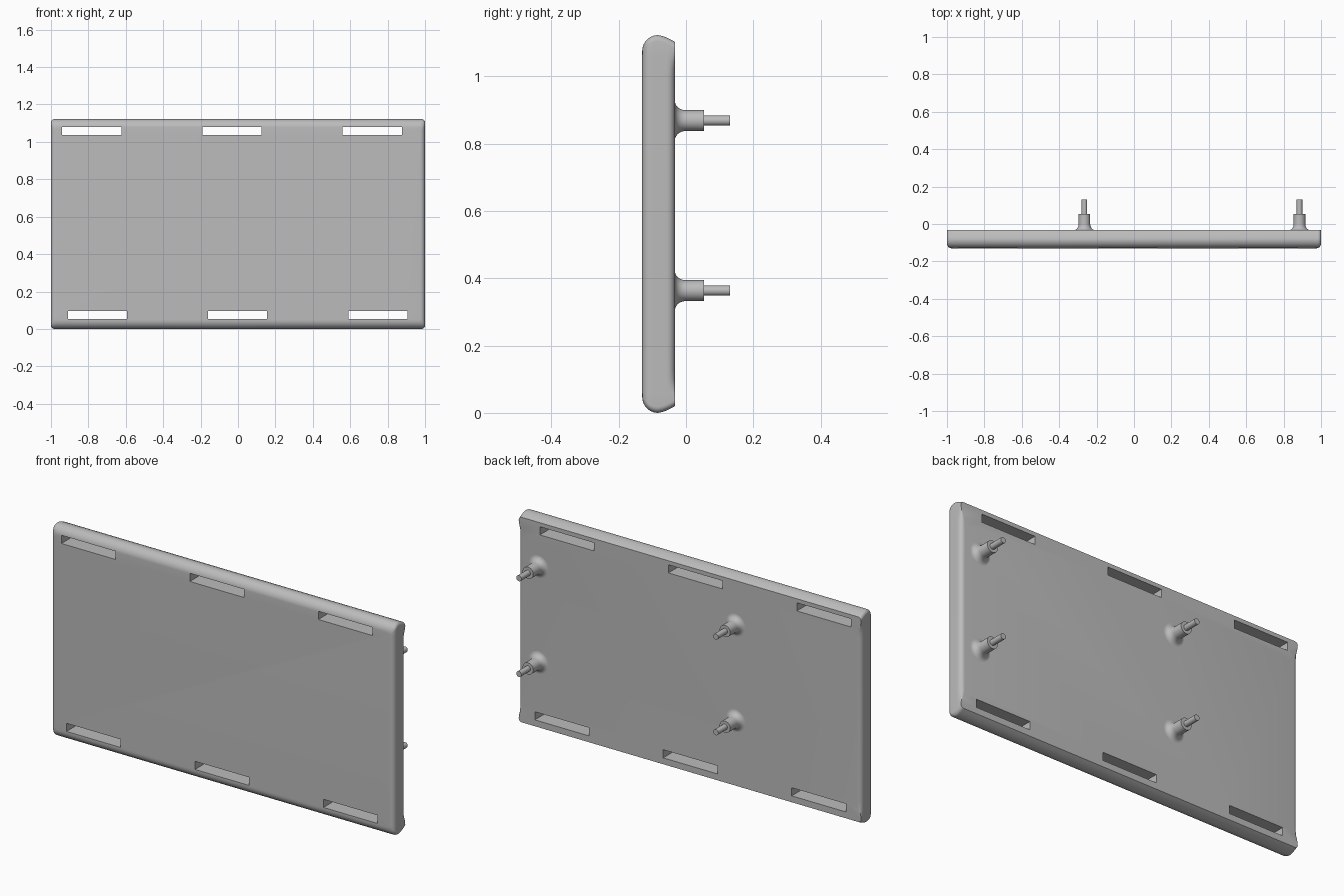
import bpy, bmesh, math
from mathutils import Matrix

old = bpy.data.objects.get("Cube")
if old:
    bpy.data.objects.remove(old, do_unlink=True)

grey = bpy.data.materials.new("light grey")
grey.use_nodes = True
colour = (0.5, 0.5, 0.5, 1)
grey.diffuse_color = colour
grey.node_tree.nodes["Principled BSDF"].inputs["Base Color"].default_value = colour

HEIGHT, FRONT, BACK = 1.122, -0.13, -0.033


def make_object(name, bm):
    bmesh.ops.recalc_face_normals(bm, faces=bm.faces[:])
    mesh = bpy.data.meshes.new(name)
    bm.to_mesh(mesh)
    bm.free()
    mesh.materials.append(grey)
    obj = bpy.data.objects.new(name, mesh)
    bpy.context.collection.objects.link(obj)
    return obj


def smooth(obj, degrees=35):
    bpy.ops.object.select_all(action="DESELECT")
    obj.select_set(True)
    bpy.context.view_layer.objects.active = obj
    bpy.ops.object.shade_smooth_by_angle(angle=math.radians(degrees))


# Panel: outline rings lofted from front to back
def quarter(radius, distance):
    """Inset of a quarter-round edge at a distance from its face."""
    d = min(max(distance, 0), radius)
    return radius - math.sqrt(radius ** 2 - (radius - d) ** 2)


def ring(bm, y):
    inset_z = quarter(0.047, y - FRONT)
    if y > -0.083:
        inset_z = 0.02 * ((y + 0.083) / 0.05) ** 1.5
    half_x = 1 - quarter(0.025, y - FRONT)
    dent = quarter(0.024, BACK - y)       # back rounding, fades out at the corners
    half_z, r = HEIGHT / 2 - inset_z, 0.018
    corner = [(half_x - r + r * math.cos(a), half_z - r + r * math.sin(a))
              for a in (math.radians(i * 15) for i in range(7))]
    side = [(half_x - dent * f, HEIGHT / 2 - z)
            for z, f in ((0.13, 1), (0.1, 0.85), (0.08, 0.5), (0.06, 0.15))]
    q = side + corner
    loop = q + [(-x, z) for x, z in reversed(q)]
    loop += [(-x, -z) for x, z in loop]
    return [bm.verts.new((x, y, z + HEIGHT / 2)) for x, z in loop]


bm = bmesh.new()
front_round = [FRONT + 0.047 * (1 - math.cos(math.radians(a))) for a in range(0, 91, 9)]
back_round = [BACK - 0.024 * (1 - math.sin(math.radians(a))) for a in range(0, 91, 15)]
rings = [ring(bm, y) for y in front_round + [-0.07] + back_round]
for a, b in zip(rings, rings[1:]):
    for i in range(len(a)):
        j = (i + 1) % len(a)
        bm.faces.new((a[i], a[j], b[j], b[i]))
bm.faces.new(rings[0])
bm.faces.new(rings[-1])
panel = make_object("panel", bm)

# Slots: three along each long edge, cut right through
bm = bmesh.new()
for z, centres in ((1.059, (-0.782, -0.032, 0.718)), (0.075, (-0.752, -0.002, 0.748))):
    for x in centres:
        bmesh.ops.create_cube(bm, size=1, matrix=Matrix.Translation((x, -0.08, z))
                              @ Matrix.Diagonal((0.316, 0.3, 0.043, 1)))
cutter = make_object("slot_cutter", bm)
cut = panel.modifiers.new("slots", "BOOLEAN")
cut.operation, cut.solver, cut.object = "DIFFERENCE", "EXACT", cutter
bpy.context.view_layer.objects.active = panel
panel.select_set(True)
bpy.ops.object.modifier_apply(modifier=cut.name)
bpy.data.objects.remove(cutter, do_unlink=True)
smooth(panel)

# Mounting pegs: flared foot, boss and thin pin, turned about y
flare = [(0.059 - 0.028 * math.sin(math.radians(a)),
          BACK + 0.032 * (1 - math.cos(math.radians(a)))) for a in range(0, 91, 10)]
profile = [(0.059, BACK - 0.005)] + flare + [(0.031, 0.054), (0.015, 0.054), (0.015, 0.13)]
SIDES = 32


def peg(name, cx, cz):
    bm = bmesh.new()
    loops = []
    for r, y in profile:
        loops.append([bm.verts.new((cx + r * math.cos(t), y, cz + r * math.sin(t)))
                      for t in (math.tau * i / SIDES for i in range(SIDES))])
    for a, b in zip(loops, loops[1:]):
        for i in range(SIDES):
            j = (i + 1) % SIDES
            bm.faces.new((a[i], a[j], b[j], b[i]))
    bm.faces.new(loops[0])
    bm.faces.new(loops[-1])
    smooth(make_object(name, bm))


for side, x in (("right", -0.265), ("left", 0.885)):
    for level, z in (("lower", 0.363), ("upper", 0.868)):
        peg(f"{level}_{side}_peg", x, z)
